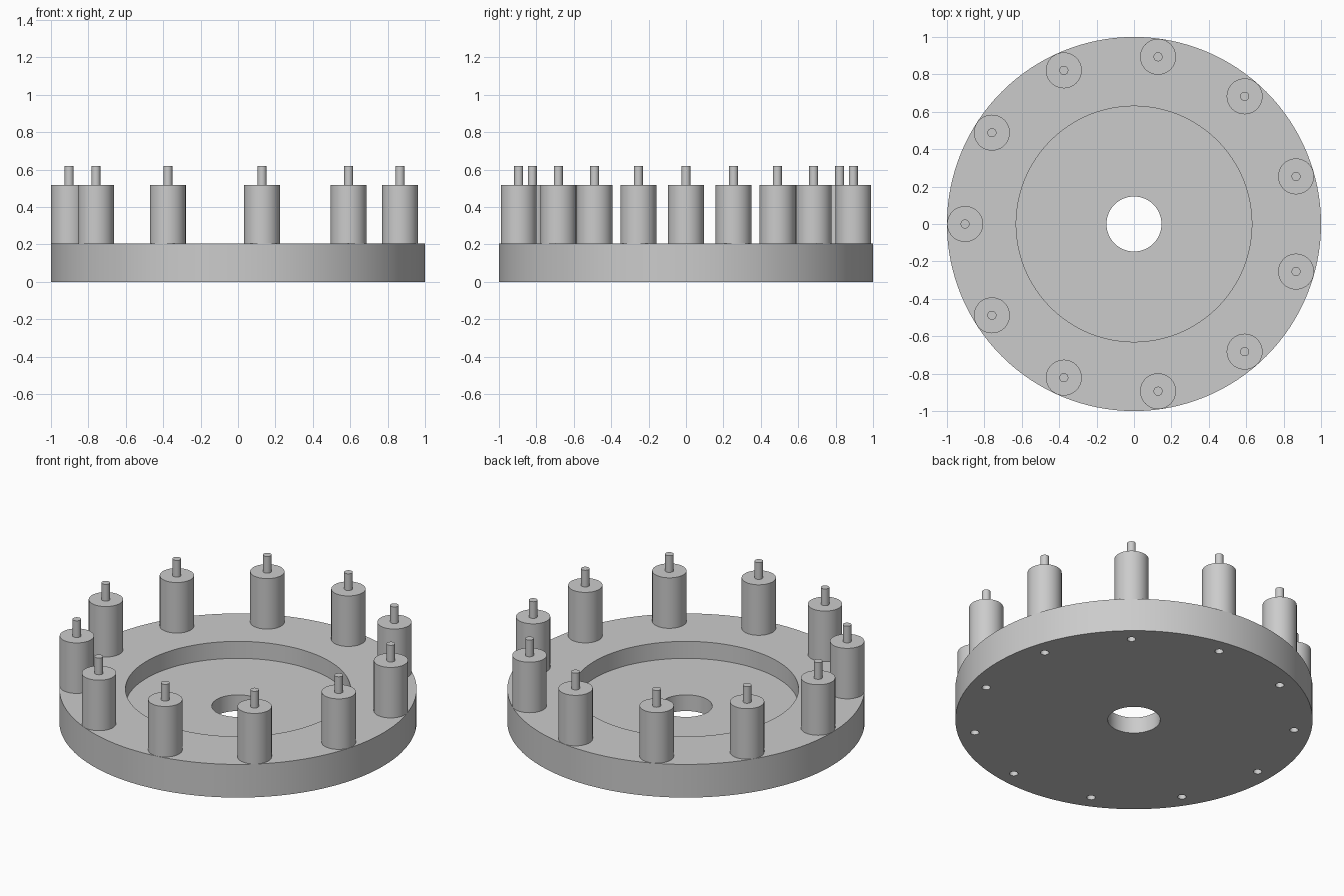
import bpy, bmesh
from math import cos, sin, tau, radians
from mathutils import Matrix, Vector

if "Cube" in bpy.data.objects:
    bpy.data.objects.remove(bpy.data.objects["Cube"])

COUNT = 11            # posts around the rim
RING = 0.903          # radius of the post circle
BASE_TOP = 0.205
PIN_R = 0.024

grey = bpy.data.materials.new("plain_grey")
grey.use_nodes = True
colour = (0.6, 0.6, 0.6, 1)
grey.diffuse_color = colour
grey.node_tree.nodes["Principled BSDF"].inputs["Base Color"].default_value = colour


def make_object(name, bm):
    bmesh.ops.recalc_face_normals(bm, faces=bm.faces)
    mesh = bpy.data.meshes.new(name)
    bm.to_mesh(mesh)
    bm.free()
    mesh.materials.append(grey)
    obj = bpy.data.objects.new(name, mesh)
    bpy.context.collection.objects.link(obj)
    return obj


def smooth(obj):
    bpy.ops.object.select_all(action="DESELECT")
    obj.select_set(True)
    bpy.context.view_layer.objects.active = obj
    bpy.ops.object.shade_smooth_by_angle(angle=radians(30))


def revolve(name, profile, steps, closed=False, centre=(0, 0, 0)):
    """Turn a radius/height profile around the vertical axis."""
    bm = bmesh.new()
    verts = [bm.verts.new((r, 0, z)) for r, z in profile]
    edges = [bm.edges.new(pair) for pair in zip(verts, verts[1:])]
    if closed:
        edges.append(bm.edges.new((verts[-1], verts[0])))
    bmesh.ops.spin(bm, geom=verts + edges, axis=(0, 0, 1), cent=(0, 0, 0),
                   angle=tau, steps=steps)
    bmesh.ops.remove_doubles(bm, verts=bm.verts, dist=1e-5)
    obj = make_object(name, bm)
    obj.location = centre
    return obj


spots = [Vector((-RING * cos(tau * i / COUNT), RING * sin(tau * i / COUNT), 0))
         for i in range(COUNT)]

# Round base with a shallow recess and a central bore
base = revolve("base_disc", [(0.147, 0), (1, 0), (1, BASE_TOP), (0.63, BASE_TOP),
                             (0.63, 0.1), (0.147, 0.1)], 128, closed=True)

# Pin holes drilled up through the base, hidden under the posts
bm = bmesh.new()
for spot in spots:
    bmesh.ops.create_cone(bm, cap_ends=True, segments=24, radius1=PIN_R, radius2=PIN_R,
                          depth=0.6, matrix=Matrix.Translation(spot))
drill = make_object("hole_cutter", bm)
drill.hide_render = True
cut = base.modifiers.new("pin_holes", "BOOLEAN")
cut.operation = "DIFFERENCE"
cut.solver = "EXACT"
cut.object = drill
bpy.ops.object.select_all(action="DESELECT")
base.select_set(True)
bpy.context.view_layer.objects.active = base
bpy.ops.object.modifier_apply(modifier=cut.name)
bpy.data.objects.remove(drill)
smooth(base)

# Posts, each with a thin pin on top
for i, spot in enumerate(spots, 1):
    post = revolve(f"post_{i}", [(0, BASE_TOP), (0.096, BASE_TOP), (0.096, 0.517),
                                 (PIN_R, 0.517), (PIN_R, 0.62), (0, 0.62)], 40, centre=spot)
    smooth(post)
